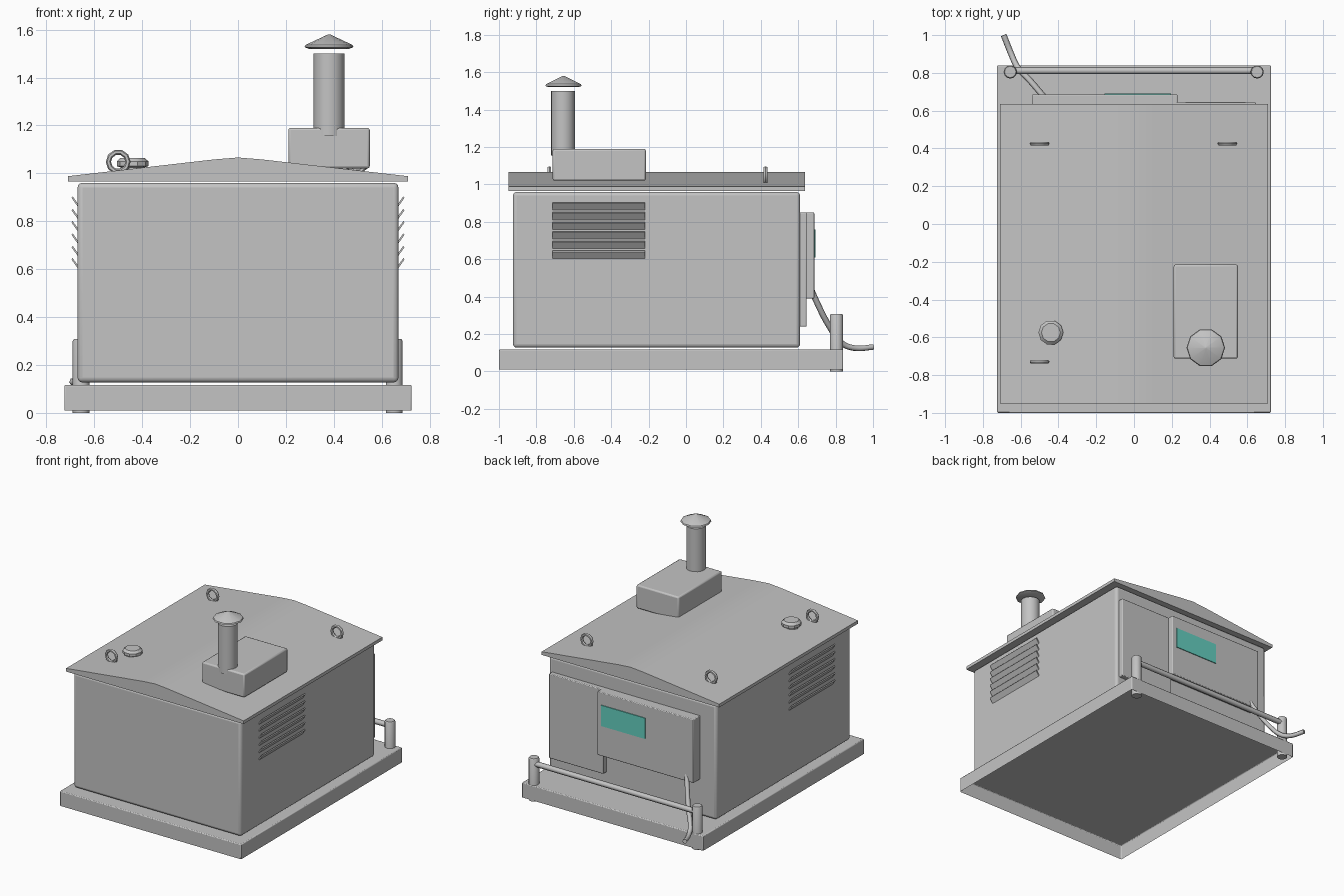
import bpy, bmesh, math
from mathutils import Matrix, Vector

if "Cube" in bpy.data.objects:
    bpy.data.objects.remove(bpy.data.objects["Cube"])


def material(name, rgb):
    m = bpy.data.materials.new(name)
    m.diffuse_color = (*rgb, 1)
    m.use_nodes = True
    m.node_tree.nodes["Principled BSDF"].inputs["Base Color"].default_value = m.diffuse_color
    return m


GREY = material("painted_grey", (0.55, 0.55, 0.55))
TEAL = material("screen_teal", (0.13, 0.63, 0.53))


def finish(name, bm, mat=GREY, bevel=0, segments=2):
    bmesh.ops.recalc_face_normals(bm, faces=bm.faces)
    me = bpy.data.meshes.new(name)
    bm.to_mesh(me)
    bm.free()
    me.materials.append(mat)
    ob = bpy.data.objects.new(name, me)
    bpy.context.collection.objects.link(ob)
    if bevel:
        b = ob.modifiers.new("bevel", 'BEVEL')
        b.width, b.segments, b.limit_method = bevel, segments, 'ANGLE'
    bpy.ops.object.select_all(action='DESELECT')
    bpy.context.view_layer.objects.active = ob
    ob.select_set(True)
    bpy.ops.object.shade_smooth_by_angle(angle=math.radians(35))
    return ob


def box(name, lo, hi, mat=GREY, bevel=0, segments=2, open_bottom=False):
    bm = bmesh.new()
    lo, hi = Vector(lo), Vector(hi)
    bmesh.ops.create_cube(bm, size=1, matrix=Matrix.Translation((lo + hi) / 2)
                          @ Matrix.Diagonal((*(hi - lo), 1)))
    if open_bottom:
        bm.normal_update()
        bmesh.ops.delete(bm, geom=[f for f in bm.faces if f.normal.z < -0.5], context='FACES')
    return finish(name, bm, mat, bevel, segments)


def prism(name, profile, y0, y1):
    """Extrude an (x, z) profile along y."""
    bm = bmesh.new()
    face = bm.faces.new([bm.verts.new((x, y0, z)) for x, z in profile])
    ext = bmesh.ops.extrude_face_region(bm, geom=[face])
    bmesh.ops.translate(bm, vec=(0, y1 - y0, 0),
                        verts=[v for v in ext["geom"] if isinstance(v, bmesh.types.BMVert)])
    return finish(name, bm)


def lathe(name, x, y, profile, sides):
    """Stack rings of (radius, z) and cap both ends."""
    bm = bmesh.new()
    rings = []
    for r, z in profile:
        rings.append([bm.verts.new((x + r * math.cos(a), y + r * math.sin(a), z))
                      for a in (math.tau * i / sides for i in range(sides))])
    for a, b in zip(rings, rings[1:]):
        for i in range(sides):
            j = (i + 1) % sides
            bm.faces.new((a[i], a[j], b[j], b[i]))
    bm.faces.new(rings[0])
    bm.faces.new(rings[-1])
    return finish(name, bm)


def tube(name, points, radius):
    cu = bpy.data.curves.new(name, 'CURVE')
    cu.dimensions = '3D'
    cu.bevel_depth, cu.bevel_resolution, cu.use_fill_caps = radius, 1, True
    cu.resolution_u = 5
    sp = cu.splines.new('BEZIER')
    sp.bezier_points.add(len(points) - 1)
    for bp, p in zip(sp.bezier_points, points):
        bp.co = p
        bp.handle_left_type = bp.handle_right_type = 'AUTO'
    cu.materials.append(GREY)
    ob = bpy.data.objects.new(name, cu)
    bpy.context.collection.objects.link(ob)
    return ob


# Hollow base tray and main housing
box("base_tray", (-0.725, -1.0, 0.01), (0.725, 0.84, 0.117), bevel=0.006, open_bottom=True)
box("housing", (-0.67, -0.925, 0.127), (0.67, 0.61, 0.96), bevel=0.02, segments=3)

# Low gabled roof
prism("roof", [(-0.71, 0.965), (0.71, 0.965), (0.71, 0.988), (0.1, 1.058),
               (0, 1.066), (-0.1, 1.058), (-0.71, 0.988)], -0.95, 0.635)

# Louvre slats on both sides, outer edge raised
for side, label in ((1, "right"), (-1, "left")):
    for i in range(6):
        z = 0.605 + i * 0.0515
        prism(f"{label}_louvre_{i + 1}",
              [(side * 0.665, z + 0.006), (side * 0.67, z), (side * 0.695, z + 0.035),
               (side * 0.69, z + 0.041)], -0.715, -0.22)

# Exhaust box, stack and rain cap
box("exhaust_box", (0.21, -0.713, 1.02), (0.55, -0.215, 1.19), bevel=0.01)
lathe("exhaust_stack", 0.38, -0.658, [(0.065, 1.155), (0.065, 1.5)], 16)
lathe("rain_cap", 0.38, -0.655,
      [(0.085, 1.52), (0.102, 1.527), (0.098, 1.536), (0.004, 1.58)], 10)

# Roof filler cap
lathe("filler_cap", -0.44, -0.575,
      [(0.05, 0.99), (0.05, 1.025), (0.066, 1.03), (0.066, 1.05), (0.05, 1.065)], 10)

# Lifting rings standing across the roof
for n, (x, y) in enumerate(((-0.5, 0.425), (0.495, 0.425), (-0.5, -0.73))):
    bpy.ops.mesh.primitive_torus_add(location=(x, y, 1.048), rotation=(math.pi / 2, 0, 0),
                                     major_radius=0.041, minor_radius=0.011,
                                     major_segments=10, minor_segments=6)
    ring = bpy.context.object
    ring.name = f"lifting_ring_{n + 1}"
    ring.data.materials.append(GREY)
    bpy.ops.object.shade_smooth_by_angle(angle=math.radians(50))

# Rear access door, control cabinet and display
box("rear_door", (0.21, 0.6, 0.24), (0.645, 0.645, 0.85), bevel=0.005)
box("control_cabinet", (-0.54, 0.6, 0.39), (0.23, 0.686, 0.85), bevel=0.005)
box("display", (-0.155, 0.684, 0.61), (0.195, 0.692, 0.76), mat=TEAL)

# Rear guard rail
for x, label in ((-0.655, "left"), (0.652, "right")):
    lathe(f"{label}_rail_post", x, 0.805,
          [(0.035, 0), (0.035, 0.3), (0.03, 0.308)], 12)
tube("guard_rail", [(-0.655, 0.812, 0.265), (0.652, 0.812, 0.265)], 0.019)

# Cable hanging from the cabinet and leaving past the rail
tube("cable", [(-0.47, 0.665, 0.45), (-0.495, 0.695, 0.38), (-0.56, 0.77, 0.235),
               (-0.62, 0.835, 0.15), (-0.65, 0.9, 0.125), (-0.69, 1.0, 0.13)], 0.016)
